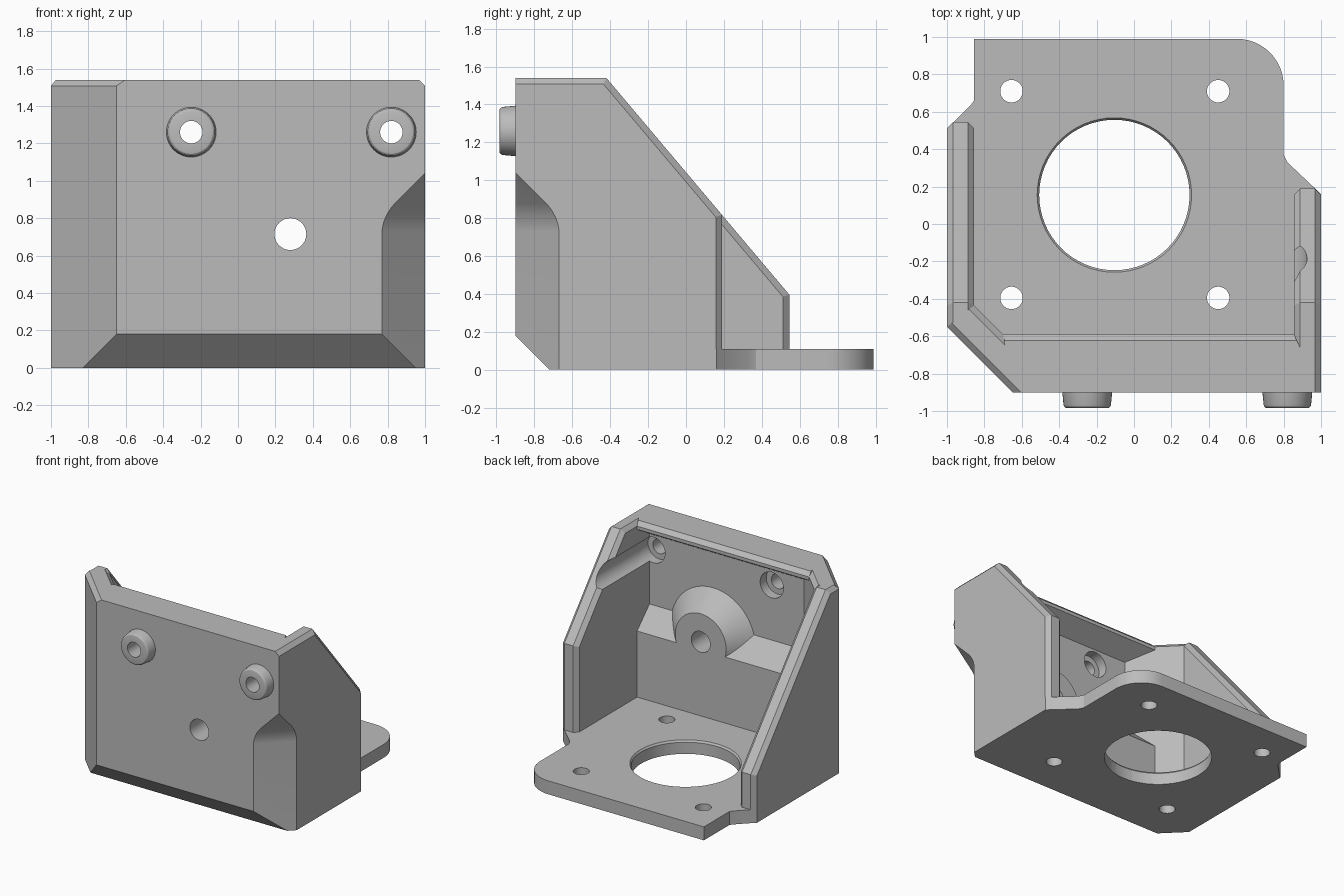
import bpy, bmesh, math
from mathutils import Vector, Matrix

cube = bpy.data.objects.get("Cube")
if cube:
    bpy.data.objects.remove(cube)

grey = bpy.data.materials.new("light grey")
grey.use_nodes = True
grey.diffuse_color = (0.5, 0.5, 0.5, 1)
grey.node_tree.nodes["Principled BSDF"].inputs["Base Color"].default_value = (0.5, 0.5, 0.5, 1)

parts, cutters = [], []


def finish(bm, name, cutter=False):
    bmesh.ops.recalc_face_normals(bm, faces=bm.faces[:])
    mesh = bpy.data.meshes.new(name)
    bm.to_mesh(mesh)
    bm.free()
    mesh.materials.append(grey)
    obj = bpy.data.objects.new(name, mesh)
    bpy.context.scene.collection.objects.link(obj)
    obj.hide_render = cutter
    (cutters if cutter else parts).append(obj)
    return obj


# Planes are (unit normal, offset); the solid lies on the negative side
def plane(normal, point):
    n = Vector(normal).normalized()
    return n, n.dot(Vector(point))


def seam(p, q):
    return plane((q[1] - p[1], p[0] - q[0], 0), (*p, 0))


def chamfer(a, b, size=0.033):
    n = a[0] + b[0]
    return n.normalized(), (a[1] + b[1] - size) / n.length


def convex(name, planes, cutter=False, round_edge=None):
    bm = bmesh.new()
    bmesh.ops.create_cube(bm, size=4, matrix=Matrix.Translation((0, 0, 2)))
    for n, d in planes:
        bmesh.ops.bisect_plane(bm, geom=bm.verts[:] + bm.edges[:] + bm.faces[:],
                               plane_co=n * d, plane_no=n, clear_outer=True)
        rim = [e for e in bm.edges if e.is_boundary]
        if rim:
            bmesh.ops.holes_fill(bm, edges=rim, sides=0)
    if round_edge:
        edges = [e for e in bm.edges
                 if all(abs(n.dot(v.co) - d) < 1e-3 for v in e.verts for n, d in round_edge)]
        bmesh.ops.bevel(bm, geom=edges, offset=0.08, segments=6, profile=0.5, affect='EDGES')
    return finish(bm, name, cutter)


def rod(name, x, other, r1, r2, start, end, axis='Y', cutter=True, rim=0):
    bm = bmesh.new()
    length = end - start
    bmesh.ops.create_cone(bm, cap_ends=True, segments=64, radius1=r1, radius2=r2, depth=length)
    if rim:
        edges = [e for e in bm.edges if all(v.co.z < 0 for v in e.verts)]
        bmesh.ops.bevel(bm, geom=edges, offset=rim, segments=3, profile=0.5, affect='EDGES')
    mid = (start + end) / 2
    if axis == 'Y':
        mat = Matrix.Translation((x, mid, other)) @ Matrix.Rotation(-math.pi / 2, 4, 'X')
    else:
        mat = Matrix.Translation((x, other, mid))
    bm.transform(mat)
    return finish(bm, name, cutter)


def cut(obj, tools):
    for tool in tools:
        mod = obj.modifiers.new("cut", 'BOOLEAN')
        mod.operation, mod.solver, mod.object = 'DIFFERENCE', 'EXACT', tool
    bpy.context.view_layer.update()
    result = obj.evaluated_get(bpy.context.evaluated_depsgraph_get())
    mesh = bpy.data.meshes.new_from_object(result)
    obj.modifiers.clear()
    obj.data = mesh


# Shared planes of the housing
top = plane((0, 0, 1), (0, 0, 1.54))
slope = plane((0, 1.185, 1), (0, -0.42, 1.54))
under = plane((0, -1, -1), (0, -0.9, 0.18))
outer_l = plane((-1, 0, 0), (-1, 0, 0))
outer_r = plane((1, 0, 0), (1, 0, 0))
outer_d = plane((-1, -1, 0), (-1, -0.55, 0))
A, B = (-1, -0.55), (-0.855, -0.435)
C, D = (-0.65, -0.9), (-0.7, -0.59)
E, F = (1, -0.9), (0.855, -0.59)
inner_d = plane((1, 1, 0), (*D, 0))


# A wall has its sides chamfered where they meet its caps
def wall(name, sides, caps, plain):
    edges = [chamfer(s, c) for s in sides for c in caps]
    return convex(name, sides + caps + plain + edges)


def end(y):
    return plane((0, 1, 0), (0, y, 0))


left = wall("long_side_wall", [outer_l, plane((1, 0, 0), (-0.855, 0, 0))],
            [top, slope, end(0.545)], [seam(A, B)])
corner = wall("corner_wall", [outer_d, inner_d], [top], [seam(B, A), seam(C, D), under])
front = wall("front_wall", [end(-0.59)], [top],
             [plane((0, -1, 0), (0, -0.9, 0)), seam(D, C), seam(E, F), under,
              chamfer(outer_d, top), chamfer(outer_r, top)])
right = wall("short_side_wall", [outer_r, plane((-1, 0, 0), (0.855, 0, 0))],
             [top, slope, end(0.19)], [seam(F, E), under])

# Base plate with a rounded back corner
outline = [(-0.85, -0.7), (0.97, -0.7), (1, -0.67), (1, 0.16), (0.82, 0.33), (0.8, 0.37)]
for i in range(13):
    a = math.pi / 2 * i / 12
    outline.append((0.55 + 0.25 * math.cos(a), 0.74 + 0.25 * math.sin(a)))
outline += [(-0.855, 0.99), (-0.855, 0.66), (-0.87, 0.64), (-1, 0.51), A]
bm = bmesh.new()
face = bm.faces.new([bm.verts.new((x, y, 0)) for x, y in outline])
ext = bmesh.ops.extrude_face_region(bm, geom=[face])
bmesh.ops.translate(bm, vec=(0, 0, 0.11),
                    verts=[v for v in ext["geom"] if isinstance(v, bmesh.types.BMVert)])
base = finish(bm, "base_plate")

# Base plate holes
holes = [rod("motor_hole", -0.105, 0.155, 0.402, 0.402, -0.1, 0.2, 'Z'),
         rod("motor_hole_rim", -0.105, 0.155, 0.395, 0.42, 0.085, 0.12, 'Z')]
for x in (-0.655, 0.45):
    for y in (-0.395, 0.71):
        holes.append(rod("screw_hole", x, y, 0.06, 0.06, -0.1, 0.2, 'Z'))
cut(base, holes)

# Front wall: inner recess, lower corner notch and drilled holes
recess = convex("recess", [plane((0, -1, 0), (0, -0.75, 0)), end(-0.5),
                           plane((0, -1, -1), (0, -0.59, 0.65)),
                           plane((0, -0.6, 1), (0, -0.59, 1.48)),
                           plane((1, 0, 0), (0.855, 0, 0)),
                           plane((-1, -1, 0), (*D, 0))], True)
notch_side = plane((-1, 1, 0), (0.77, -0.9, 0))
notch_top = plane((-1, 1, 1), (0.77, -0.9, 0.81))
notch = convex("notch", [plane((0, 0, -1), (0, 0, -0.0)), notch_side, notch_top],
               True, [notch_side, notch_top])
for v in notch.data.vertices:
    if v.co.z < 0.01:
        v.co.z = -0.2
centre = rod("centre_drill", 0.28, 0.715, 0.085, 0.085, -1.2, 0)
drills, bores = [], []
for x, reach in ((-0.25, -0.5), (0.82, 0.4)):
    drills.append(rod("drill", x, 1.26, 0.06, 0.06, -1.2, -0.7))
    bores.append(rod("bore", x, 1.26, 0.105, 0.105, -0.83, reach))
    boss = rod("front_boss", x, 1.26, 0.125, 0.137, -0.985, -0.86, cutter=False, rim=0.018)
    cut(boss, drills[-1:])
cut(front, [recess, notch, centre] + drills + bores)
cut(right, [notch, bores[1]])

# Tapered boss behind the centre hole
dome = rod("inner_boss", 0.28, 0.715, 0.4, 0.23, -0.77, -0.59, cutter=False)
cut(dome, [centre])

for tool in cutters:
    bpy.data.objects.remove(tool)

bpy.ops.object.select_all(action='DESELECT')
for obj in parts:
    obj.select_set(True)
bpy.context.view_layer.objects.active = base
bpy.ops.object.shade_smooth_by_angle(angle=math.radians(25))
